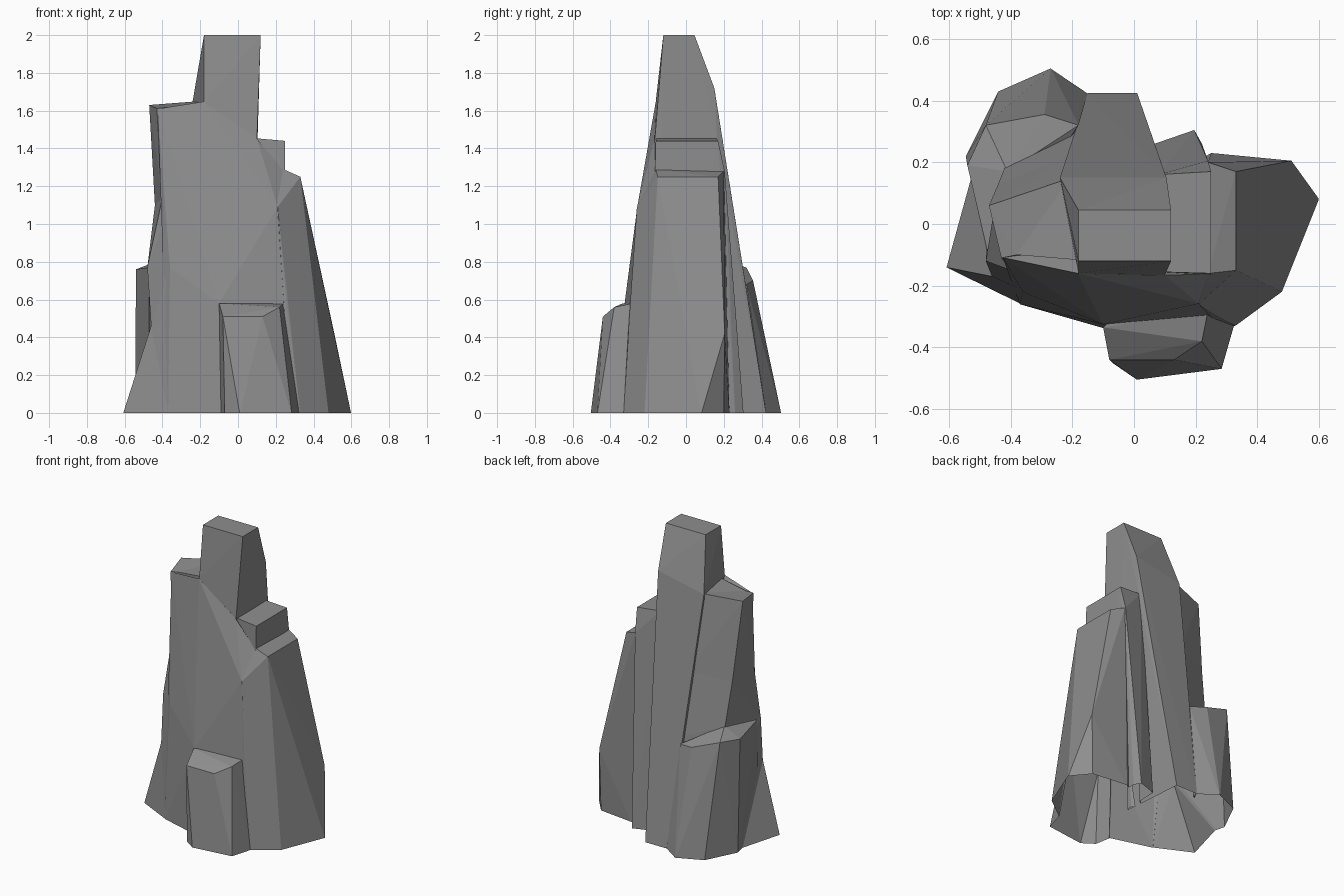
import bpy, bmesh

if "Cube" in bpy.data.objects:
    bpy.data.objects.remove(bpy.data.objects["Cube"])


def make_object(name, bm):
    bmesh.ops.recalc_face_normals(bm, faces=bm.faces[:])
    mesh = bpy.data.meshes.new(name)
    bm.to_mesh(mesh)
    bm.free()
    obj = bpy.data.objects.new(name, mesh)
    bpy.context.collection.objects.link(obj)
    return obj


def hull(name, upper, foot):
    """Faceted convex chunk: upper corners plus a footprint on the ground."""
    bm = bmesh.new()
    for p in upper + [(x, y, 0) for x, y in foot]:
        bm.verts.new(p)
    res = bmesh.ops.convex_hull(bm, input=bm.verts[:])
    junk = {v for v in res["geom_interior"] + res["geom_unused"]
            if isinstance(v, bmesh.types.BMVert) and not v.link_faces}
    bmesh.ops.delete(bm, geom=list(junk), context='VERTS')
    return make_object(name, bm)


def loft(name, rings):
    """Faceted column through rings with equal corner counts."""
    bm = bmesh.new()
    rows = [[bm.verts.new(p) for p in r] for r in rings]
    n = len(rows[0])
    for a, b in zip(rows, rows[1:]):
        for i in range(n):
            j = (i + 1) % n
            bm.faces.new((a[i], a[j], b[j], b[i]))
    bm.faces.new(rows[0])
    bm.faces.new(rows[-1][::-1])
    bmesh.ops.triangulate(bm, faces=bm.faces[:])
    return make_object(name, bm)


# Central spire with the flat sloping back
spire = hull("rock_spire",
             [(-.18, -.12, 2), (.12, -.12, 2), (.12, .045, 2), (-.18, .045, 2),
              (-.18, -.16, 1.65), (-.24, .15, 1.65), (.105, .15, 1.72),
              (.1, -.165, 1.45), (.1, .165, 1.44)],
             [(-.15, .425), (.01, .425), (-.17, -.15), (.06, -.15)])

# Broad front face
front = hull("front_face",
             [(-.425, -.109, 1.61), (-.182, -.16, 1.648), (.1, -.166, 1.452),
              (.24, -.162, 1.285), (.21, -.258, 1.09), (-.36, -.22, .77),
              (-.395, -.155, 1.14), (.25, -.288, .66), (-.1, -.325, .58),
              (0, 0, 1.4), (-.35, -.05, 1.5)],
             [(-.37, -.26), (-.09, -.34), (.29, -.33), (.1, 0), (-.3, 0)])

# Left shoulder running down to the flared left foot
shoulder = loft("left_shoulder", [
    [(-.47, .06, 1.63), (-.43, -.11, 1.612), (-.38, -.1, 1.617), (-.14, -.12, 1.65), (-.21, .148, 1.65)],
    [(-.44, .13, 1.1), (-.40, -.15, 1.14), (-.36, -.165, 1.1), (-.1, -.12, 1.1), (-.18, .23, 1.15)],
    [(-.42, .18, .81), (-.48, -.12, .77), (-.36, -.215, .77), (-.1, -.12, .77), (-.16, .3, .72)],
    [(-.46, .2, .46), (-.46, -.17, .46), (-.365, -.23, .46), (-.1, -.12, .46), (-.14, .33, .46)],
    [(-.53, .15, 0), (-.61, -.14, 0), (-.37, -.258, 0), (-.1, -.12, 0), (-.13, .4, 0)],
])

# Low chunk at the back left
back_chunk = hull("back_left_chunk",
                  [(-.54, .19, .76), (-.48, .32, .77), (-.29, .355, .70),
                   (-.18, .32, .68), (-.41, .17, .81), (-.47, -.11, .77)],
                  [(-.545, .22), (-.44, .43), (-.27, .505),
                   (-.15, .424), (-.3, .1), (-.47, -.08)])

# Upper step on the right, with a thin rib behind
step = hull("right_step",
            [(.08, -.155, 1.455), (.25, -.16, 1.44), (.25, .17, 1.44), (.08, .16, 1.455),
             (.24, -.16, 1.28), (.24, .205, 1.28)],
            [(.05, -.1), (.24, -.2), (.22, .26), (.195, .305), (.065, .26)])

# Large right buttress
buttress = hull("right_buttress",
                [(.2, -.155, 1.29), (.24, -.16, 1.29), (.24, .2, 1.28), (.33, -.15, 1.25),
                 (.33, .17, 1.25), (.21, -.26, 1.09), (.25, -.29, .66),
                 (.1, 0, 1.1), (.51, .205, .42)],
                [(.6, .08), (.48, -.22), (.33, -.33), (.5, .2), (.25, .23),
                 (.02, .1), (.28, -.335)])

# Low block at the front
front_block = hull("front_block",
                   [(-.08, -.44, .51), (.13, -.44, .51), (.22, -.38, .56),
                    (-.1, -.335, .58), (.24, -.28, .58), (.05, -.2, .58)],
                   [(-.07, -.45), (.01, -.505), (.285, -.47), (.325, -.33),
                    (-.09, -.345), (.05, -.2)])

# Fuse everything into one rock
bpy.context.view_layer.objects.active = spire
for part in (front, shoulder, back_chunk, step, buttress, front_block):
    mod = spire.modifiers.new("fuse", 'BOOLEAN')
    mod.operation = 'UNION'
    mod.solver = 'EXACT'
    mod.object = part
    bpy.ops.object.modifier_apply(modifier=mod.name)
    bpy.data.objects.remove(part, do_unlink=True)

# Open the underside
bm = bmesh.new()
bm.from_mesh(spire.data)
bmesh.ops.bisect_plane(bm, geom=bm.verts[:] + bm.edges[:] + bm.faces[:],
                       plane_co=(0, 0, .008), plane_no=(0, 0, 1), clear_inner=True)
for v in bm.verts:
    if v.co.z < .01:
        v.co.z = 0
bm.to_mesh(spire.data)
bm.free()

# Dark grey stone
stone = bpy.data.materials.new("stone")
stone.diffuse_color = (.27, .27, .27, 1)
stone.use_nodes = True
stone.node_tree.nodes["Principled BSDF"].inputs["Base Color"].default_value = stone.diffuse_color
spire.data.materials.clear()
spire.data.materials.append(stone)
for poly in spire.data.polygons:
    poly.material_index = 0
